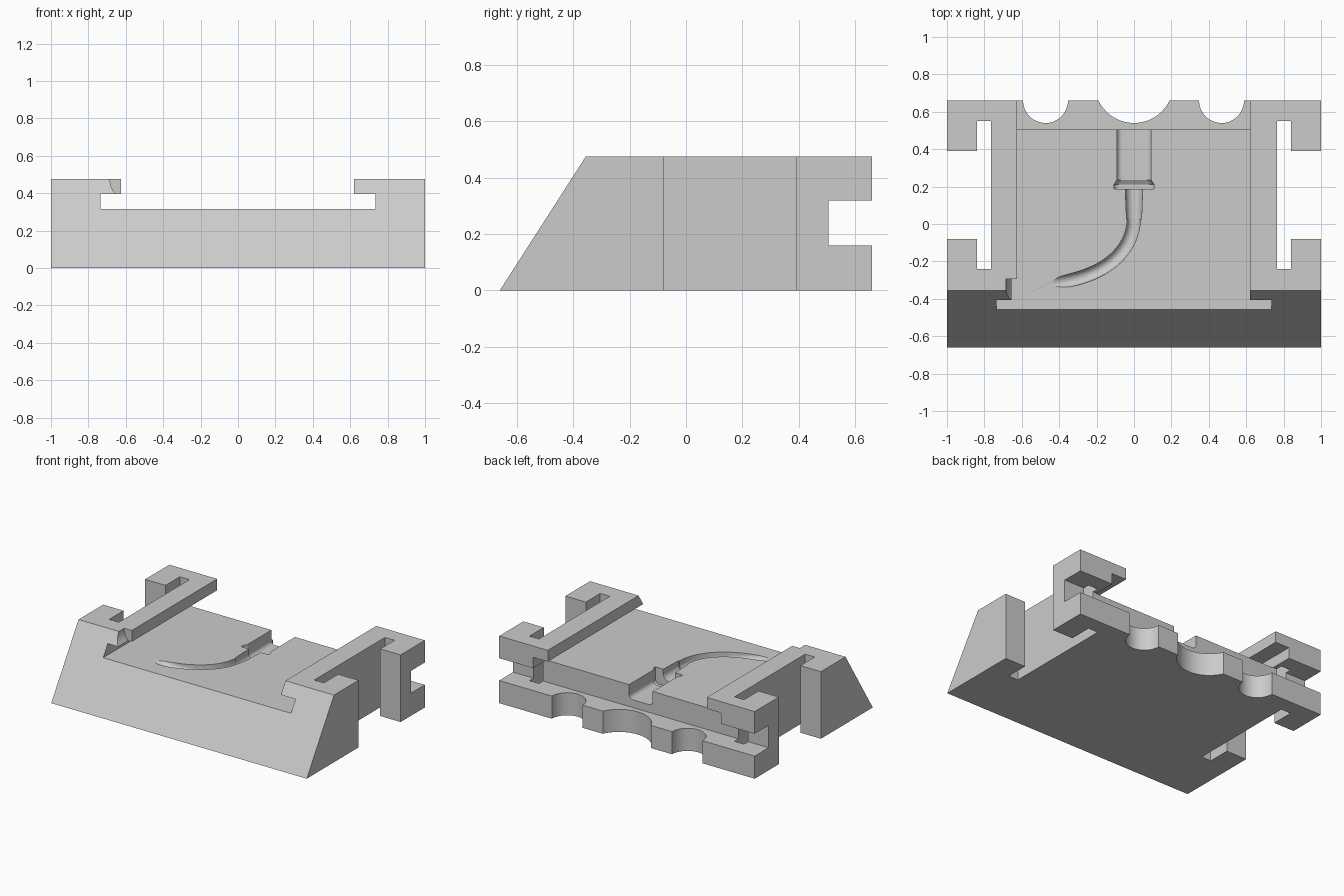
import bpy, bmesh
from math import sin, cos, pi
from mathutils import Vector
from mathutils.geometry import interpolate_bezier

if "Cube" in bpy.data.objects:
    bpy.data.objects.remove(bpy.data.objects["Cube"], do_unlink=True)

grey = bpy.data.materials.new("light grey plastic")
grey.use_nodes = True
grey.diffuse_color = (0.6, 0.6, 0.6, 1)
grey.node_tree.nodes["Principled BSDF"].inputs["Base Color"].default_value = (0.6, 0.6, 0.6, 1)


def loft(name, rings):
    """Closed solid through matching rings of points."""
    bm = bmesh.new()
    loops = [[bm.verts.new(p) for p in ring] for ring in rings]
    n = len(loops[0])
    for a, b in zip(loops, loops[1:]):
        for i in range(n):
            j = (i + 1) % n
            bm.faces.new((a[i], a[j], b[j], b[i]))
    bm.faces.new(loops[0])
    bm.faces.new(loops[-1])
    bmesh.ops.recalc_face_normals(bm, faces=bm.faces)
    mesh = bpy.data.meshes.new(name)
    bm.to_mesh(mesh)
    bm.free()
    mesh.materials.append(grey)
    ob = bpy.data.objects.new(name, mesh)
    bpy.context.collection.objects.link(ob)
    return ob


def prism(name, profile, axis, lo, hi):
    """Extrude a 2D profile along x, y or z."""
    def place(p, d):
        v = list(p)
        v.insert(axis, d)
        return v
    return loft(name, [[place(p, d) for p in profile] for d in (lo, hi)])


def circle(cx, cy, r, n=48):
    return [(cx + r * cos(2 * pi * i / n), cy + r * sin(2 * pi * i / n)) for i in range(n)]


def trough(centre, side, half, corner, bottom, top=0.38, n=8):
    """U-shaped section with rounded lower corners."""
    pts = [(-half, top)]
    for k in range(2 * n + 1):
        a = pi + pi * k / (2 * n)
        shift = (half - corner) * (-1 if k < n else 1)
        if k == n:
            pts.append((corner - half, bottom))
        pts.append((shift + corner * cos(a) if k != n else half - corner,
                    bottom + corner + corner * sin(a)))
    pts.append((half, top))
    return [(centre[0] + side[0] * u, centre[1] + side[1] * u, z) for u, z in pts]


# Main block with sloped front and rear slot
body = prism("dock_base", [(-.66, 0), (.66, 0), (.66, .16), (.505, .16), (.505, .318),
                           (.66, .318), (.66, .475), (-.355, .475)], 0, -1, 1)
cutters = []

# Sliding channel with overhanging lips
cutters.append(prism("channel_cutter", [(-.735, .315), (.735, .315), (.735, .395), (.62, .395),
                                        (.62, .6), (-.625, .6), (-.625, .395), (-.735, .395)],
                     1, -1, 1))

# T-shaped slots through both sides
for s in (-1, 1):
    slot = [(1.1, -.08), (.84, -.08), (.84, -.24), (.765, -.24),
            (.765, .55), (.84, .55), (.84, .39), (1.1, .39)]
    cutters.append(prism("side_slot_cutter", [(s * x, y) for x, y in slot], 2, -.1, .6))

# Scallops along the rear ledge
for x, y, r in ((-.473, .66, .12), (0, .75, .21), (.468, .66, .12)):
    cutters.append(prism("scallop_cutter", circle(x, y, r), 2, -.1, .3))

# Relief at the front end of the right lip
cutters.append(prism("lip_relief_cutter", [(-.6, .5), (-.685, .5), (-.684, .46), (-.678, .435),
                                           (-.667, .412), (-.65, .39), (-.6, .39)],
                     1, -.7, -.295))

# Plug recess with a flared collar
across = (1, 0)
cutters.append(loft("plug_cutter", [trough((0, y), across, w, .03, b) for y, w, b in
                                    ((.53, .092, .215), (.235, .092, .215),
                                     (.21, .108, .2), (.188, .108, .2))]))

# Tapered strain relief
cutters.append(loft("strain_relief_cutter", [trough((0, y), across, w, w, .285 - w) for y, w in
                                             ((.2, .047), (.025, .04))]))

# Curved cable groove that rises out at its end
path = interpolate_bezier(Vector((0, .04, 0)), Vector((0, -.17, 0)),
                          Vector((-.2, -.3, 0)), Vector((-.45, -.315, 0)), 32)
rings = []
for i, p in enumerate(path):
    d = path[min(i + 1, 31)] - path[max(i - 1, 0)]
    d.normalize()
    t = i / 31
    rings.append(trough(p, (-d.y, d.x), .035, .035, .25 + .07 * t ** 4))
cutters.append(loft("cable_cutter", rings))

# Carve all recesses and discard the cutters
bpy.context.view_layer.objects.active = body
body.select_set(True)
for c in cutters:
    mod = body.modifiers.new("carve", 'BOOLEAN')
    mod.operation = 'DIFFERENCE'
    mod.solver = 'EXACT'
    mod.object = c
    bpy.ops.object.modifier_apply(modifier=mod.name)
    bpy.data.objects.remove(c, do_unlink=True)

bpy.ops.object.select_all(action='DESELECT')
body.select_set(True)
bpy.ops.object.shade_smooth_by_angle(angle=.5)
